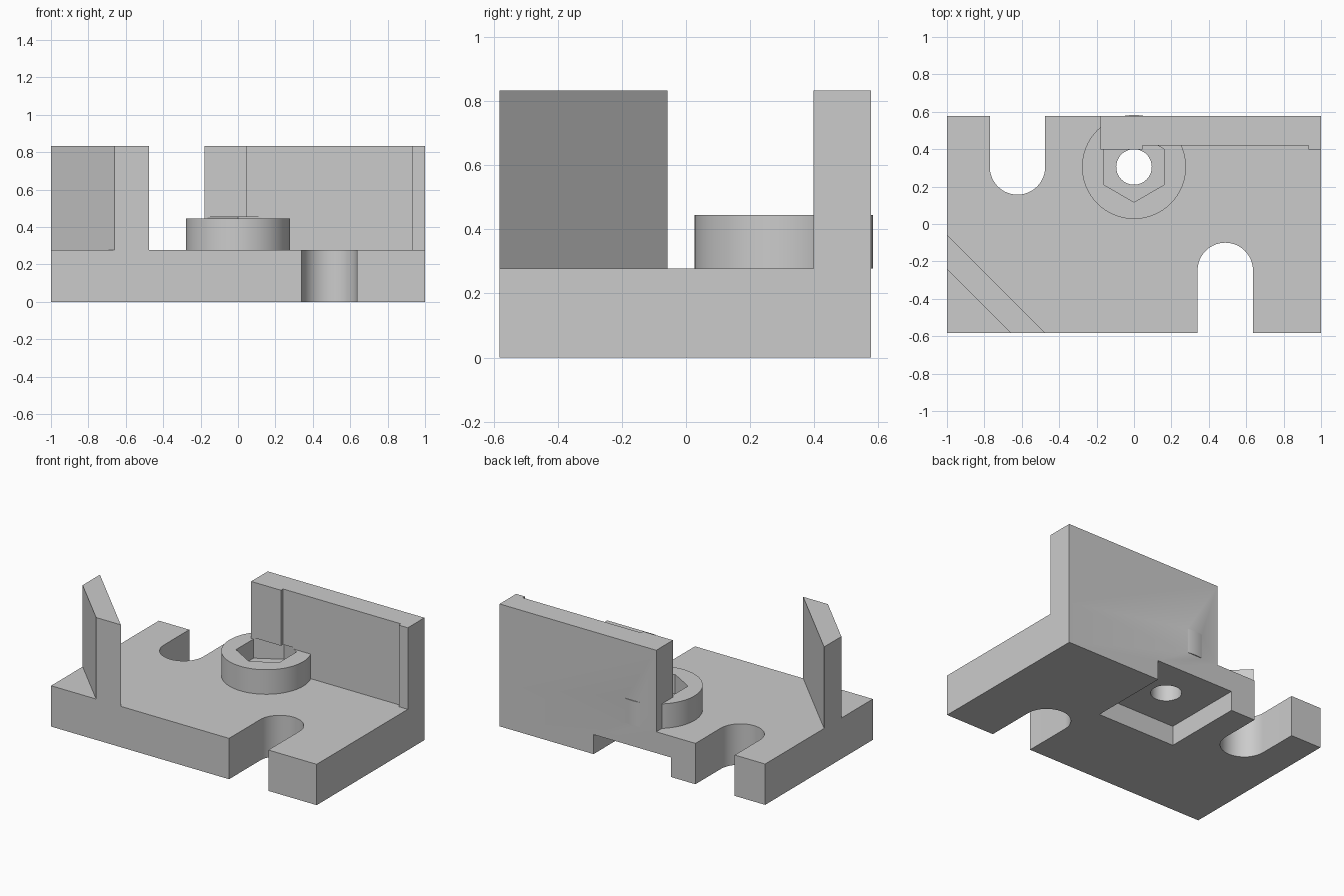
import bpy
import bmesh
from math import cos, sin, pi

if "Cube" in bpy.data.objects:
    bpy.data.objects.remove(bpy.data.objects["Cube"])

grey = bpy.data.materials.new("light grey plastic")
grey.use_nodes = True
colour = (0.6, 0.6, 0.6, 1)
grey.diffuse_color = colour
grey.node_tree.nodes["Principled BSDF"].inputs["Base Color"].default_value = colour

FRONT, BACK, DECK, TOP = -0.582, 0.577, 0.278, 0.833
BOLT_Y = 0.305


def prism(name, outline, z0, z1):
    """Extrude a counter-clockwise outline from z0 to z1."""
    bm = bmesh.new()
    face = bm.faces.new([bm.verts.new((x, y, z0)) for x, y in outline])
    grown = bmesh.ops.extrude_face_region(bm, geom=[face], use_keep_orig=True)["geom"]
    for v in grown:
        if isinstance(v, bmesh.types.BMVert):
            v.co.z = z1
    bmesh.ops.recalc_face_normals(bm, faces=bm.faces)
    mesh = bpy.data.meshes.new(name)
    bm.to_mesh(mesh)
    bm.free()
    mesh.materials.append(grey)
    obj = bpy.data.objects.new(name, mesh)
    bpy.context.collection.objects.link(obj)
    return obj


def arc(cx, cy, r, start, end, steps):
    angles = [start + (end - start) * i / steps for i in range(steps + 1)]
    return [(cx + r * cos(a), cy + r * sin(a)) for a in angles]


def ring(r, sides, turn=0):
    return arc(0, BOLT_Y, r, turn, turn + 2 * pi, sides)[:-1]


def rectangle(x0, x1, y0, y1):
    return [(x0, y0), (x1, y0), (x1, y1), (x0, y1)]


def combine(body, other, operation):
    mod = body.modifiers.new(other.name, "BOOLEAN")
    mod.operation = operation
    mod.solver = "EXACT"
    mod.object = other
    bpy.context.view_layer.objects.active = body
    bpy.ops.object.modifier_apply(modifier=mod.name)
    bpy.data.objects.remove(other)


# Base plate with a round-ended slot in the front and back edges
slot_r = 0.148
front_slot = arc(0.488, -0.248, slot_r, pi, 0, 32)
back_slot = arc(-0.623, BOLT_Y, slot_r, 0, -pi, 32)
outline = [(-1, FRONT), (front_slot[0][0], FRONT)] + front_slot
outline += [(front_slot[-1][0], FRONT), (1, FRONT), (1, BACK)]
outline += [(back_slot[0][0], BACK)] + back_slot
outline += [(back_slot[-1][0], BACK), (-1, BACK)]
bracket = prism("mounting_bracket", outline, 0, DECK)

# Back wall with a shallow recess in its front face
wall = [(-0.18, 0.398), (0.045, 0.398), (0.045, 0.421), (0.932, 0.421),
        (0.932, 0.398), (1, 0.398), (1, BACK), (-0.18, BACK)]
combine(bracket, prism("back_wall", wall, DECK, TOP), "UNION")

# Diagonal corner wall
corner = [(-1, -0.243), (-0.661, FRONT), (-0.475, FRONT), (-1, -0.057)]
combine(bracket, prism("corner_wall", corner, DECK, TOP), "UNION")

# Round boss around the bolt
combine(bracket, prism("bolt_boss", ring(0.278, 96), DECK, 0.445), "UNION")

# Hexagonal nut pocket, bolt hole and square pocket underneath
combine(bracket, prism("nut_pocket", ring(0.188, 6, pi / 6), 0.315, 0.455), "DIFFERENCE")
combine(bracket, prism("bolt_hole", ring(0.095, 48), -0.1, 0.4), "DIFFERENCE")
under = rectangle(-0.292, 0.292, 0.02, 0.7)
combine(bracket, prism("under_pocket", under, -0.1, 0.133), "DIFFERENCE")

# Smooth the round walls, keep the edges sharp
bpy.ops.object.select_all(action="DESELECT")
bracket.select_set(True)
bpy.context.view_layer.objects.active = bracket
bpy.ops.object.shade_smooth_by_angle(angle=pi / 6)
